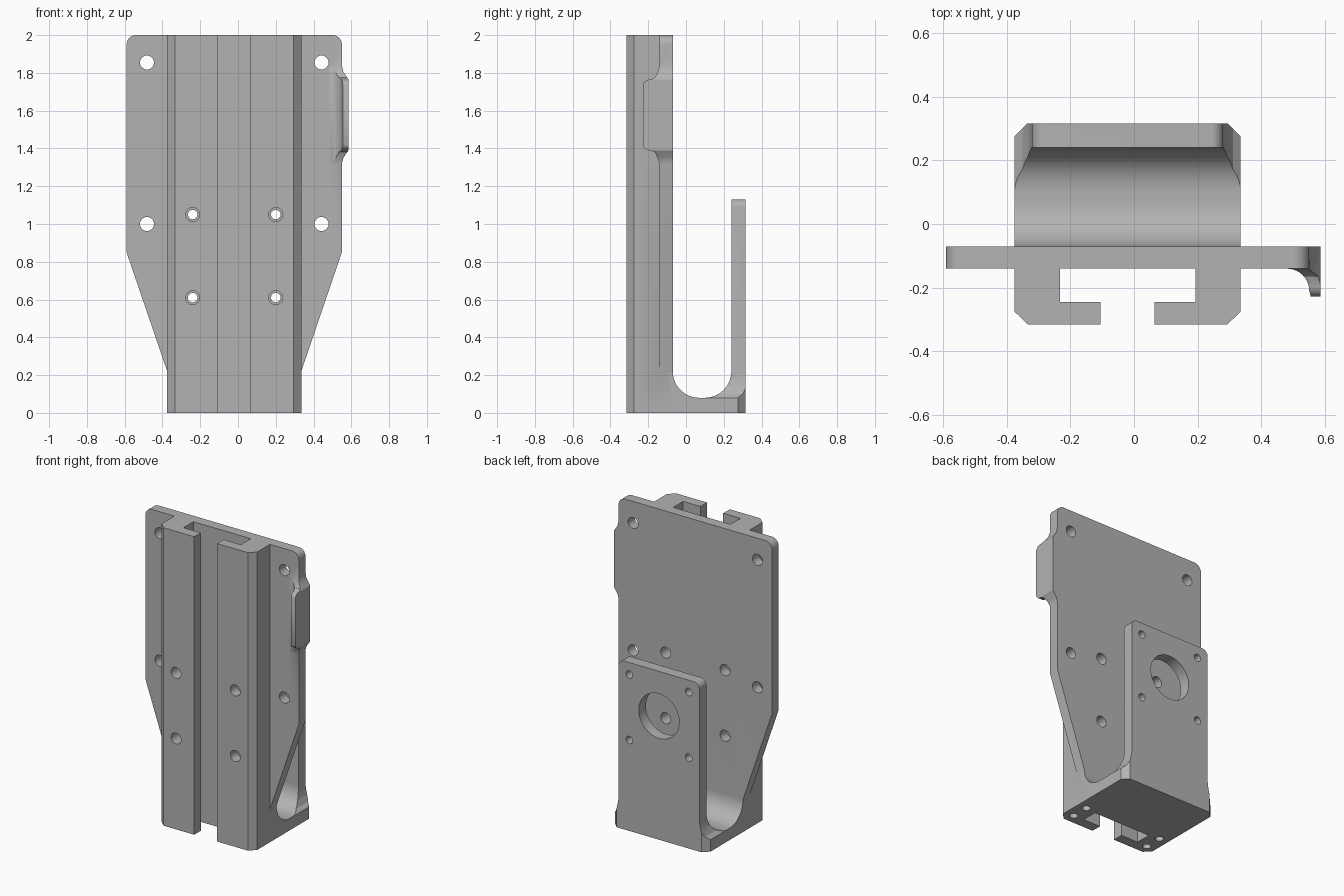
import bpy, bmesh, math
from mathutils import Vector

if "Cube" in bpy.data.objects:
    bpy.data.objects.remove(bpy.data.objects["Cube"], do_unlink=True)

grey = bpy.data.materials.new("plain grey")
grey.use_nodes = True
grey.diffuse_color = (0.45, 0.45, 0.45, 1)
grey.node_tree.nodes["Principled BSDF"].inputs["Base Color"].default_value = grey.diffuse_color

CX = -0.02                      # centre line of the bracket
PLACE = {"x": lambda a, b, t: (t, a, b),    # profile in y, z
         "y": lambda a, b, t: (a, t, b),    # profile in x, z
         "z": lambda a, b, t: (a, b, t)}    # profile in x, y


def prism(name, profile, axis, lo, hi):
    """Extrude a 2D profile along an axis."""
    bm = bmesh.new()
    rings = [[bm.verts.new(PLACE[axis](a, b, t)) for a, b in profile] for t in (lo, hi)]
    n = len(profile)
    bm.faces.new(rings[0])
    bm.faces.new(rings[1][::-1])
    for i in range(n):
        j = (i + 1) % n
        bm.faces.new((rings[0][i], rings[1][i], rings[1][j], rings[0][j]))
    bmesh.ops.recalc_face_normals(bm, faces=bm.faces)
    mesh = bpy.data.meshes.new(name)
    bm.to_mesh(mesh)
    bm.free()
    mesh.materials.append(grey)
    ob = bpy.data.objects.new(name, mesh)
    bpy.context.collection.objects.link(ob)
    return ob


def combine(target, other, operation):
    """Apply a boolean and discard the second object."""
    mod = target.modifiers.new("boolean", "BOOLEAN")
    mod.operation, mod.solver, mod.object = operation, "EXACT", other
    bpy.context.view_layer.objects.active = target
    bpy.ops.object.modifier_apply(modifier=mod.name)
    bpy.data.objects.remove(other, do_unlink=True)


def arc(cx, cy, r, start, end, steps=10):
    angles = [math.radians(start + (end - start) * i / steps) for i in range(steps + 1)]
    return [(cx + r * math.cos(a), cy + r * math.sin(a)) for a in angles]


def mirrored(half):
    """Close a right-hand outline with its reflection about the centre line."""
    return [(CX + x, y) for x, y in half] + [(CX - x, y) for x, y in reversed(half)]


def drill(target, a, b, r, lo, hi, axis="y"):
    combine(target, prism("drill", arc(a, b, r, 0, 352.5, 47), axis, lo, hi), "DIFFERENCE")


# Slotted rail with its two hooked lips
rail = mirrored([(0.085, -0.315), (0.313, -0.315), (0.355, -0.275), (0.355, -0.07)])
slot = mirrored([(0.085, -0.4), (0.085, -0.245), (0.213, -0.245), (0.213, -0.14)])
body = prism("holder_body", rail, "z", 0, 2)
combine(body, prism("slot", slot, "z", -0.1, 2.1), "DIFFERENCE")

# Tapered mounting plate
plate_half = [(0.355, 0.22), (0.57, 0.85)] + arc(0.52, 1.95, 0.05, 0, 90)
combine(body, prism("plate", mirrored(plate_half), "y", -0.14, -0.07), "UNION")

# Edge tab curling forward from the plate
edge = [(0.45, 1.3), (0.55, 1.32), (0.558, 1.35), (0.585, 1.39),
        (0.585, 1.765), (0.558, 1.805), (0.55, 1.84), (0.45, 1.86)]
curl = arc(0.48, -0.21, 0.07, 90, 0) + [(0.555, -0.228), (0.585, -0.228),
                                        (0.585, -0.07), (0.48, -0.07)]
side = [(-0.07, 1.3), (-0.14, 1.32), (-0.155, 1.36), (-0.165, 1.38), (-0.19, 1.39)]
side += arc(-0.19, 1.43, 0.04, -90, -180) + arc(-0.19, 1.725, 0.04, 180, 90)
side += [(-0.165, 1.775), (-0.155, 1.79), (-0.14, 1.835), (-0.07, 1.85)]
tab = prism("tab", curl, "z", 1.3, 1.86)
combine(tab, prism("tab_side", side, "x", 0.4, 0.7), "INTERSECT")
combine(tab, prism("tab_edge", edge, "y", -0.3, 0), "INTERSECT")
combine(body, tab, "UNION")

# Cradle: rounded floor and rear wall
trough = [(-0.1, 0), (0.315, 0), (0.315, 1.13), (0.24, 1.13)]
trough += arc(0.1, 0.22, 0.14, 0, -90, 14) + arc(0.07, 0.22, 0.14, -90, -180, 14)
trough += [(-0.1, 0.22)]
cradle = prism("cradle", trough, "x", CX - 0.355, CX + 0.355)
plan = mirrored([(0.355, -0.2), (0.355, 0.275), (0.315, 0.315)])
combine(cradle, prism("plan", plan, "z", -0.1, 1.3), "INTERSECT")
for s in (1, -1):
    # Narrower wall, flared at its foot and rounded at its top corners
    flare = [(0.5, 0.08), (0.355, 0.08), (0.33, 0.10), (0.313, 0.135), (0.303, 0.18), (0.3, 0.22)]
    flare += arc(0.26, 1.09, 0.04, 0, 90, 8) + [(0.26, 1.3), (0.5, 1.3)]
    cut = prism("flare", [(CX + s * x, z) for x, z in flare], "y", 0.085, 0.5)
    combine(cradle, cut, "DIFFERENCE")
combine(body, cradle, "UNION")

# Holes
for s in (1, -1):
    for z in (1.0, 1.855):
        drill(body, CX + s * 0.462, z, 0.037, -0.2, 0)
    for z in (0.61, 1.05):
        drill(body, CX + s * 0.22, z, 0.037, -0.4, 0)
        drill(body, CX + s * 0.22, z, 0.025, 0.15, 0.4)
    for y in (-0.25, -0.13):
        drill(body, CX + s * 0.29, y, 0.026, -0.1, 0.15, "z")
drill(body, CX, 0.83, 0.15, 0.15, 0.4)

bpy.ops.object.select_all(action="DESELECT")
body.select_set(True)
bpy.context.view_layer.objects.active = body
bpy.ops.object.shade_smooth_by_angle(angle=math.radians(25))
